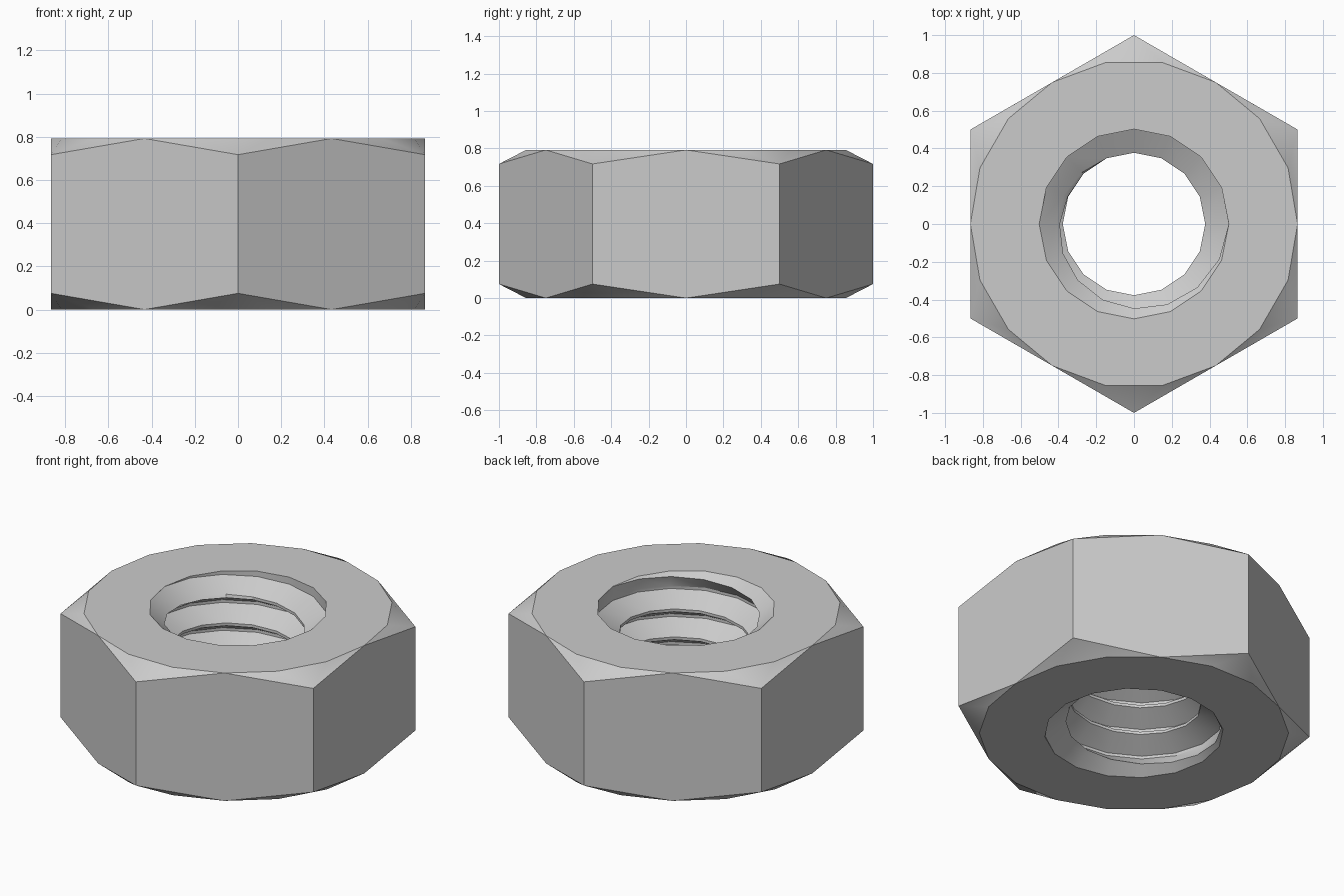
import bpy, bmesh
from math import cos, sin, radians, tau

cube = bpy.data.objects.get("Cube")
if cube:
    bpy.data.objects.remove(cube)

H = 0.792              # nut height
CHAMFER = 0.075        # drop of the chamfer at each corner
FLAT = 0.866           # centre to the middle of a flat
R_MAJOR, R_MINOR = 0.502, 0.377
PITCH = 0.173
TAPER = 0.10           # depth of the countersink
SEG = 16               # bore segments per turn

bm = bmesh.new()


def point(radius, degrees, z):
    a = radians(degrees)
    return bm.verts.new((radius * cos(a), radius * sin(a), z))


# Hexagonal walls with arched ends
def wall(degrees):
    return bm.faces.new([
        point(1, degrees - 30, CHAMFER), point(FLAT, degrees, 0),
        point(1, degrees + 30, CHAMFER), point(1, degrees + 30, H - CHAMFER),
        point(FLAT, degrees, H), point(1, degrees - 30, H - CHAMFER)])


# Chamfer fan at one corner, from the corner to the round end face
def chamfer(degrees, z_corner, z_end):
    for step in (-30, -10, 10):
        bm.faces.new([point(1, degrees, z_corner),
                      point(FLAT + 0.002 * (step != -30), degrees + step, z_end),
                      point(FLAT + 0.002 * (step != 10), degrees + step + 20, z_end)])


for i in range(6):
    wall(60 * i)
    chamfer(60 * i + 30, H - CHAMFER, H)
    chamfer(60 * i + 30, CHAMFER, 0)

# Threaded bore: a helical profile clipped by the countersinks
PROFILE = [(-0.05, R_MINOR), (0.05, R_MINOR), (0.45, R_MAJOR), (0.55, R_MAJOR)]
START = H - 0.165 - 7 * PITCH
ROWS = 4 * 10


def thread_point(row, j):
    turn, k = divmod(row, 4)
    offset, r = PROFILE[k]
    z = START + PITCH * (turn + offset + j / SEG)
    z = min(max(z, 0), H)
    cone = R_MAJOR - (R_MAJOR - R_MINOR) * min(z, H - z) / TAPER
    return point(max(r, cone), 360 * j / SEG, z)


grid = [[thread_point(row, j) for j in range(SEG + 1)] for row in range(ROWS)]
for low, high in zip(grid, grid[1:]):
    for j in range(SEG):
        bm.faces.new([low[j], high[j], high[j + 1], low[j + 1]])
bmesh.ops.remove_doubles(bm, verts=bm.verts, dist=0.0005)

# Flat ring faces at both ends
for z in (0, H):
    rim = [e for e in bm.edges if e.is_boundary
           and all(abs(v.co.z - z) < 0.001 for v in e.verts)]
    bmesh.ops.triangle_fill(bm, edges=rim, use_beauty=True)
bmesh.ops.recalc_face_normals(bm, faces=bm.faces)

mesh = bpy.data.meshes.new("hex_nut")
bm.to_mesh(mesh)
bm.free()
nut = bpy.data.objects.new("hex_nut", mesh)
bpy.context.collection.objects.link(nut)

# Plain grey metal
steel = bpy.data.materials.new("grey_steel")
steel.use_nodes = True
colour = (0.6, 0.6, 0.6, 1)
steel.diffuse_color = colour
steel.node_tree.nodes["Principled BSDF"].inputs["Base Color"].default_value = colour
mesh.materials.append(steel)

bpy.ops.object.select_all(action='DESELECT')
nut.select_set(True)
bpy.context.view_layer.objects.active = nut
bpy.ops.object.shade_smooth_by_angle(angle=radians(25))
